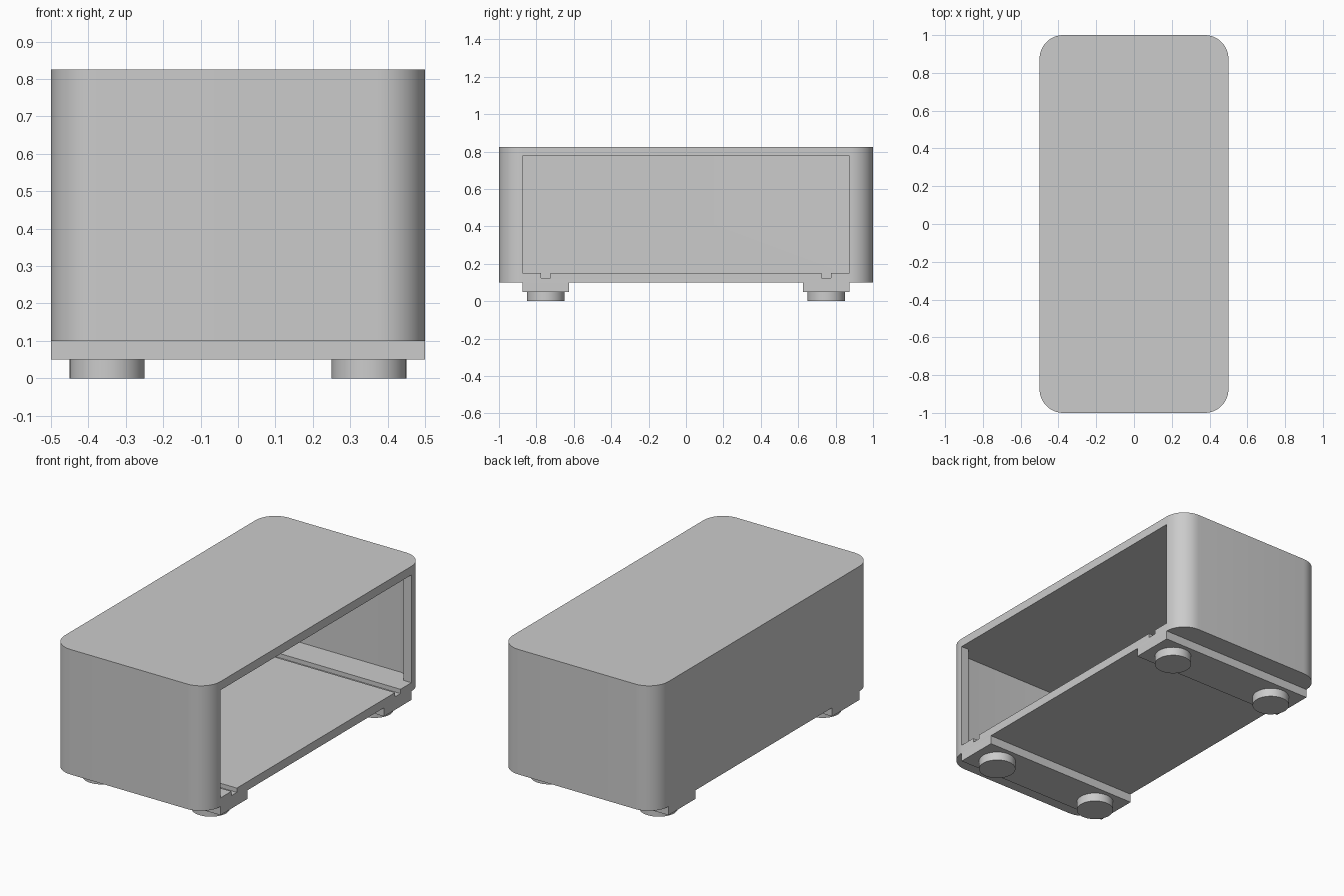
import bpy, bmesh, math

if "Cube" in bpy.data.objects:
    bpy.data.objects.remove(bpy.data.objects["Cube"], do_unlink=True)

WALL, TOP, BASE, RAIL = 0.05, 0.825, 0.1, 0.05
RADIUS = 0.125
FOOT_X, FOOT_Y = 0.35, 0.75

grey = bpy.data.materials.new("plain grey")
grey.use_nodes = True
grey.diffuse_color = (0.6, 0.6, 0.6, 1)
grey.node_tree.nodes["Principled BSDF"].inputs["Base Color"].default_value = (0.6, 0.6, 0.6, 1)


def finish(bm, name):
    mesh = bpy.data.meshes.new(name)
    bmesh.ops.recalc_face_normals(bm, faces=bm.faces)
    bm.to_mesh(mesh)
    bm.free()
    mesh.materials.append(grey)
    obj = bpy.data.objects.new(name, mesh)
    bpy.context.collection.objects.link(obj)
    return obj


def box(name, low, high, radius=0):
    """Box between two corners, with optional rounded upright edges."""
    bm = bmesh.new()
    bmesh.ops.create_cube(bm, size=1)
    for v in bm.verts:
        v.co = [h if c > 0 else l for c, l, h in zip(v.co, low, high)]
    if radius:
        upright = [e for e in bm.edges
                   if abs(e.verts[0].co.z - e.verts[1].co.z) > 0.01]
        bmesh.ops.bevel(bm, geom=upright, offset=radius, segments=12,
                        profile=0.5, affect='EDGES')
    return finish(bm, name)


def select(obj):
    bpy.ops.object.select_all(action='DESELECT')
    obj.select_set(True)
    bpy.context.view_layer.objects.active = obj


def cut(obj, cutter):
    mod = obj.modifiers.new("cut", 'BOOLEAN')
    mod.operation = 'DIFFERENCE'
    mod.solver = 'EXACT'
    mod.object = cutter
    select(obj)
    bpy.ops.object.modifier_apply(modifier=mod.name)
    bpy.data.objects.remove(cutter, do_unlink=True)


def smooth(obj):
    select(obj)
    bpy.ops.object.shade_smooth_by_angle(angle=math.radians(30))


# Hollow rounded case
floor, ceiling = BASE + WALL, TOP - WALL
case = box("case", (-0.5, -1, BASE), (0.5, 1, TOP), RADIUS)
cut(case, box("cavity", (-0.5 + WALL, -1 + WALL, floor),
              (0.5 - WALL, 1 - WALL, ceiling), RADIUS - WALL))

# Open long side
side = 1 - RADIUS
cut(case, box("opening", (0.4, -side, floor), (0.6, side, ceiling)))

# Grooves along the floor
for s in (-1, 1):
    y = s * FOOT_Y
    cut(case, box("groove", (-0.5 + WALL, y - 0.025, floor - 0.025),
                  (0.6, y + 0.025, floor + 0.025)))
smooth(case)

# Rails under the case, each with two round feet
for s, end in ((-1, "front"), (1, "back")):
    y = s * FOOT_Y
    box(end + "_rail", (-0.5, y - 0.125, RAIL), (0.5, y + 0.125, BASE))
    for t, hand in ((-1, "right"), (1, "left")):
        bm = bmesh.new()
        bmesh.ops.create_cone(bm, cap_ends=True, segments=48, radius1=0.1,
                              radius2=0.1, depth=RAIL)
        bmesh.ops.translate(bm, verts=bm.verts, vec=(t * FOOT_X, y, RAIL / 2))
        smooth(finish(bm, f"{end}_{hand}_foot"))
